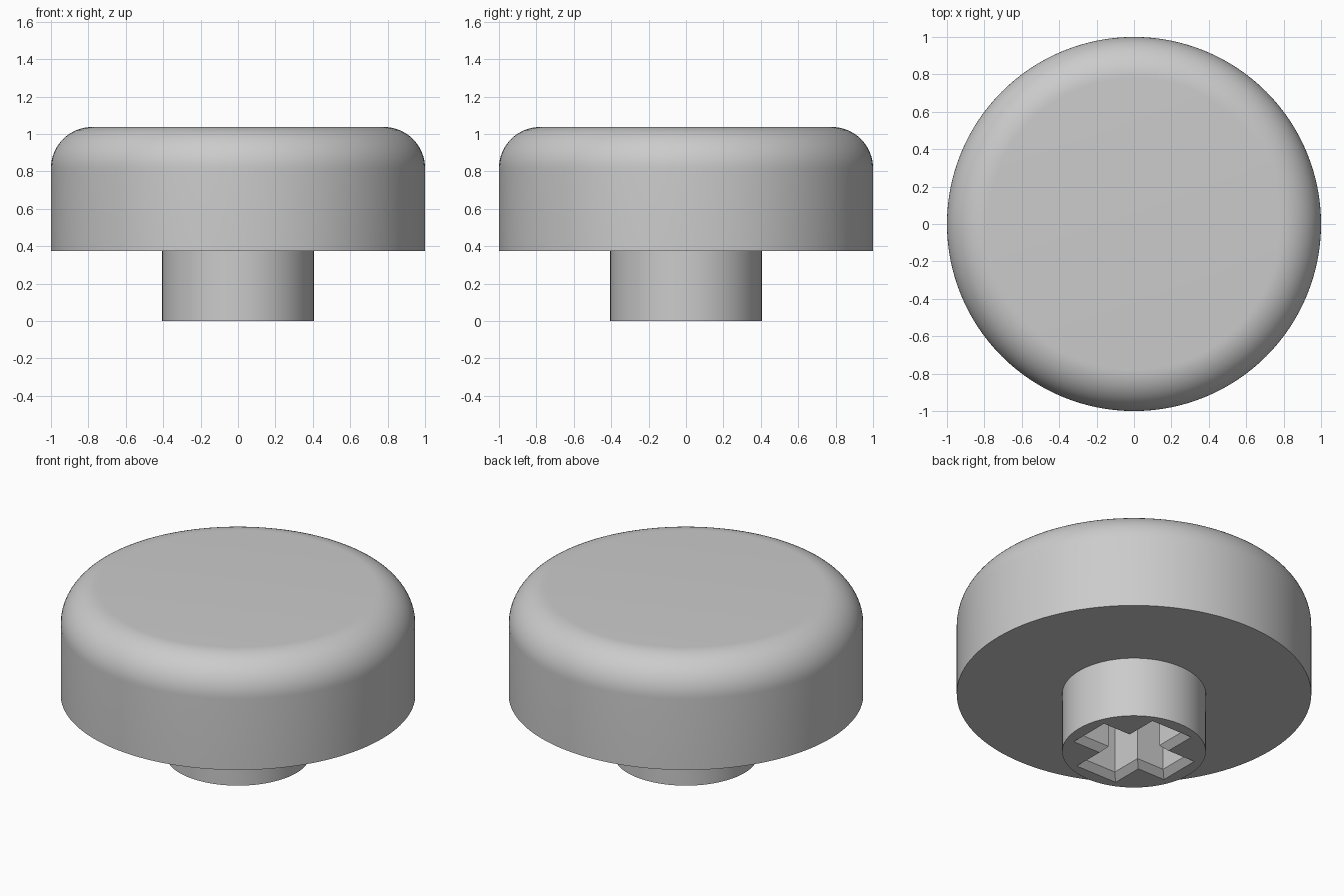
import bpy, bmesh, math

cube = bpy.data.objects.get("Cube")
if cube:
    bpy.data.objects.remove(cube, do_unlink=True)

SEGMENTS = 128
CAP_RADIUS, CAP_BOTTOM, TOP, FILLET = 1.0, 0.375, 1.037, 0.22
STEM_RADIUS = 0.405
CROSS_REACH, HALF_X_ARM, HALF_Y_ARM = 0.295, 0.096, 0.106
CHAMFER, SOCKET_DEPTH = 0.037, 0.55

grey = bpy.data.materials.new("light grey plastic")
grey.use_nodes = True
colour = (0.6, 0.6, 0.6, 1)
grey.diffuse_color = colour
grey.node_tree.nodes["Principled BSDF"].inputs["Base Color"].default_value = colour


def add_object(name, bm):
    bmesh.ops.recalc_face_normals(bm, faces=bm.faces)
    mesh = bpy.data.meshes.new(name)
    bm.to_mesh(mesh)
    bm.free()
    mesh.materials.append(grey)
    obj = bpy.data.objects.new(name, mesh)
    bpy.context.collection.objects.link(obj)
    return obj


def skin(rings, closed_ends=True):
    """Bridge matching rings of points and close both ends."""
    bm = bmesh.new()
    loops = [[bm.verts.new(p) for p in ring] for ring in rings]
    for low, high in zip(loops, loops[1:]):
        n = len(low)
        for i in range(n):
            j = (i + 1) % n
            bm.faces.new((low[i], low[j], high[j], high[i]))
    bm.faces.new(loops[0][::-1])
    bm.faces.new(loops[-1])
    return bm


def circle(radius, z):
    turns = [math.tau * i / SEGMENTS for i in range(SEGMENTS)]
    return [(radius * math.cos(t), radius * math.sin(t), z) for t in turns]


def cross(grow, z):
    """Outline of the cross, widened on every side by grow."""
    r, a, b = CROSS_REACH + grow, HALF_X_ARM + grow, HALF_Y_ARM + grow
    quarter = [(r, a), (b, a), (b, r)]
    half = quarter + [(-x, y) for x, y in reversed(quarter)]
    return [(x, y, z) for x, y in half + [(-x, -y) for x, y in half]]


# Round cap with a rolled top edge, and the stem beneath it
profile = [(STEM_RADIUS, 0), (STEM_RADIUS, CAP_BOTTOM), (CAP_RADIUS, CAP_BOTTOM)]
for i in range(17):
    t = math.pi / 2 * i / 16
    profile.append((CAP_RADIUS - FILLET + FILLET * math.cos(t),
                    TOP - FILLET + FILLET * math.sin(t)))
button = add_object("round_cap_and_stem", skin([circle(r, z) for r, z in profile]))

# Cross socket with a chamfered mouth, cut up into the stem
margin = 0.02
cutter = add_object("socket_cutter", skin([
    cross(CHAMFER + margin, -margin), cross(0, CHAMFER), cross(0, SOCKET_DEPTH)]))
cutter.hide_render = True
cut = button.modifiers.new("cross socket", "BOOLEAN")
cut.operation = "DIFFERENCE"
cut.solver = "EXACT"
cut.object = cutter

bpy.ops.object.select_all(action="DESELECT")
button.select_set(True)
bpy.context.view_layer.objects.active = button
bpy.ops.object.modifier_apply(modifier=cut.name)
bpy.data.objects.remove(cutter, do_unlink=True)
bpy.ops.object.shade_smooth_by_angle(angle=math.radians(30))
